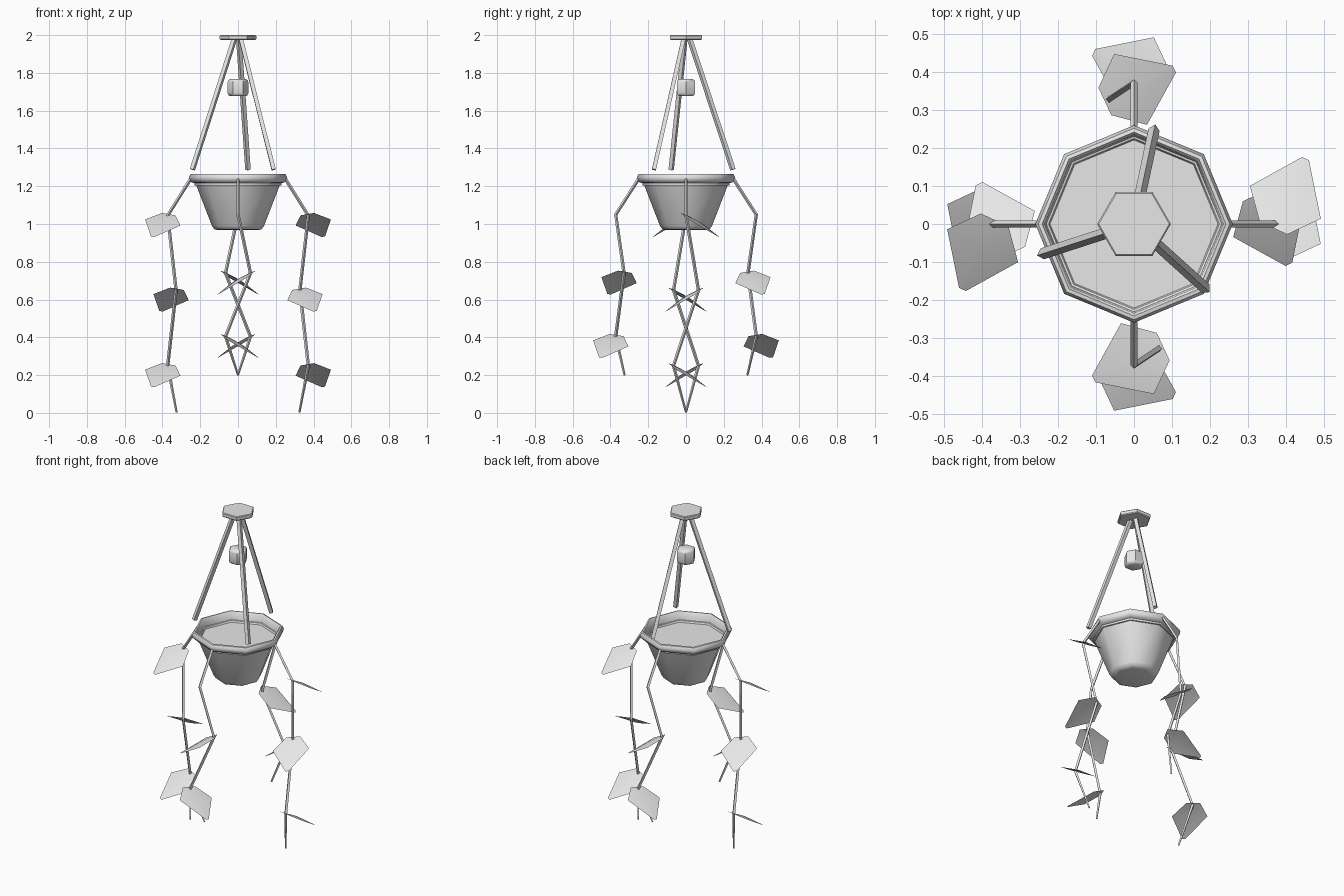
import bpy
import bmesh
from math import radians, sin, cos, pi
from mathutils import Vector, Matrix

if "Cube" in bpy.data.objects:
    bpy.data.objects.remove(bpy.data.objects["Cube"])

# One plain material for everything
grey = bpy.data.materials.new("light_grey")
grey.use_nodes = True
grey.diffuse_color = (0.8, 0.8, 0.8, 1)
grey.node_tree.nodes["Principled BSDF"].inputs["Base Color"].default_value = (0.8, 0.8, 0.8, 1)


def finish(obj, angle=None):
    obj.data.materials.append(grey)
    if angle:
        bpy.ops.object.select_all(action="DESELECT")
        obj.select_set(True)
        bpy.context.view_layer.objects.active = obj
        bpy.ops.object.shade_smooth_by_angle(angle=radians(angle))
    return obj


def mesh_object(name, verts, faces, angle=None):
    mesh = bpy.data.meshes.new(name)
    mesh.from_pydata(verts, [], faces)
    bm = bmesh.new()
    bm.from_mesh(mesh)
    bmesh.ops.recalc_face_normals(bm, faces=bm.faces)
    bm.to_mesh(mesh)
    bm.free()
    obj = bpy.data.objects.new(name, mesh)
    bpy.context.collection.objects.link(obj)
    return finish(obj, angle)


def lathe(name, profile, sides, angle):
    """Spin a (radius, z) profile and cap both of its ends."""
    verts = [(r * cos(2 * pi * k / sides), r * sin(2 * pi * k / sides), z)
             for r, z in profile for k in range(sides)]
    rows = len(profile)
    faces = [(i * sides + k, i * sides + (k + 1) % sides,
              (i + 1) * sides + (k + 1) % sides, (i + 1) * sides + k)
             for i in range(rows - 1) for k in range(sides)]
    faces += [tuple(range(sides)), tuple(range((rows - 1) * sides, rows * sides))]
    return mesh_object(name, verts, faces, angle)


def tube(name, points, radius, tip=1.0):
    """Four-sided rod along a path."""
    curve = bpy.data.curves.new(name, "CURVE")
    curve.dimensions = "3D"
    curve.bevel_depth = radius
    curve.bevel_resolution = 0
    curve.use_fill_caps = True
    spline = curve.splines.new("POLY")
    spline.points.add(len(points) - 1)
    for p, co in zip(spline.points, points):
        p.co = (*co, 1)
    spline.points[-1].radius = tip
    spline.use_smooth = False
    obj = bpy.data.objects.new(name, curve)
    bpy.context.collection.objects.link(obj)
    bpy.ops.object.select_all(action="DESELECT")
    obj.select_set(True)
    bpy.context.view_layer.objects.active = obj
    bpy.ops.object.convert(target="MESH")
    return finish(bpy.context.view_layer.objects.active)


# Pot: bottom, wall, rolled rim and inner wall; the last ring closes as soil
lathe("pot", [(0.10, 0.967), (0.125, 0.972), (0.138, 0.99), (0.225, 1.215),
              (0.245, 1.22), (0.257, 1.232), (0.26, 1.248), (0.252, 1.264),
              (0.242, 1.266), (0.235, 1.258), (0.23, 1.205)], 8, 50)

# Ceiling plate and bead
lathe("top_plate", [(0.092, 1.974), (0.097, 1.979), (0.097, 1.996), (0.093, 2.0)], 6, 35)
lathe("bead", [(0.04, 1.677), (0.05, 1.682), (0.055, 1.693), (0.055, 1.751),
               (0.05, 1.762), (0.04, 1.767)], 6, 50)

# Hanger rods
for i in range(3):
    a = radians(78 + 120 * i)
    out = Vector((cos(a), sin(a), 0))
    tube(f"hanger_rod_{i + 1}", [out * 0.02 + Vector((0, 0, 1.98)),
                                 out * 0.254 + Vector((0, 0, 1.288))], 0.015)

# Leaf outline as (along, across), widest near the stem with a blunt tip
OUTLINE = [(-0.012, -0.04), (-0.012, 0.04), (0.063, 0.103),
           (0.19, 0.01), (0.19, -0.01), (0.063, -0.103)]


def leaf(name, node, side, turn):
    """Kite leaf drooping sideways from a vine node; side flips the direction."""
    def place(u, v, lift=0.0):
        offset = Vector((0.42 * u + 0.906 * v, side * (0.906 * u - 0.42 * v),
                         -0.59 * u + 0.155 * v + lift))
        return turn @ (Vector(node) + offset)
    verts = [place(u, v) for u, v in OUTLINE] + [place(0.07, 0, 0.012)]
    n = len(OUTLINE)
    mesh_object(name, verts, [(k, (k + 1) % n, n) for k in range(n)], 60)


# Four zigzag vines: longer ones left and right, shorter ones front and back
for i, label in enumerate(["left", "back", "right", "front"]):
    turn = Matrix.Rotation(i * pi / 2, 3, "Z")
    z = (1.045, 0.65, 0.25, 0.003) if i % 2 == 0 else (1.05, 0.74, 0.405, 0.2)
    path = [(0.25, 0, 1.24), (0.372, 0, z[0]), (0.328, 0.066, z[1]),
            (0.372, -0.066, z[2]), (0.325, 0, z[3])]
    tube(f"{label}_vine", [turn @ Vector(p) for p in path], 0.009, 0.6)
    for k in (1, 2, 3):
        if k > 1 or i % 2 == 0:
            leaf(f"{label}_leaf_{k}", path[k], -1 if k == 2 else 1, turn)
